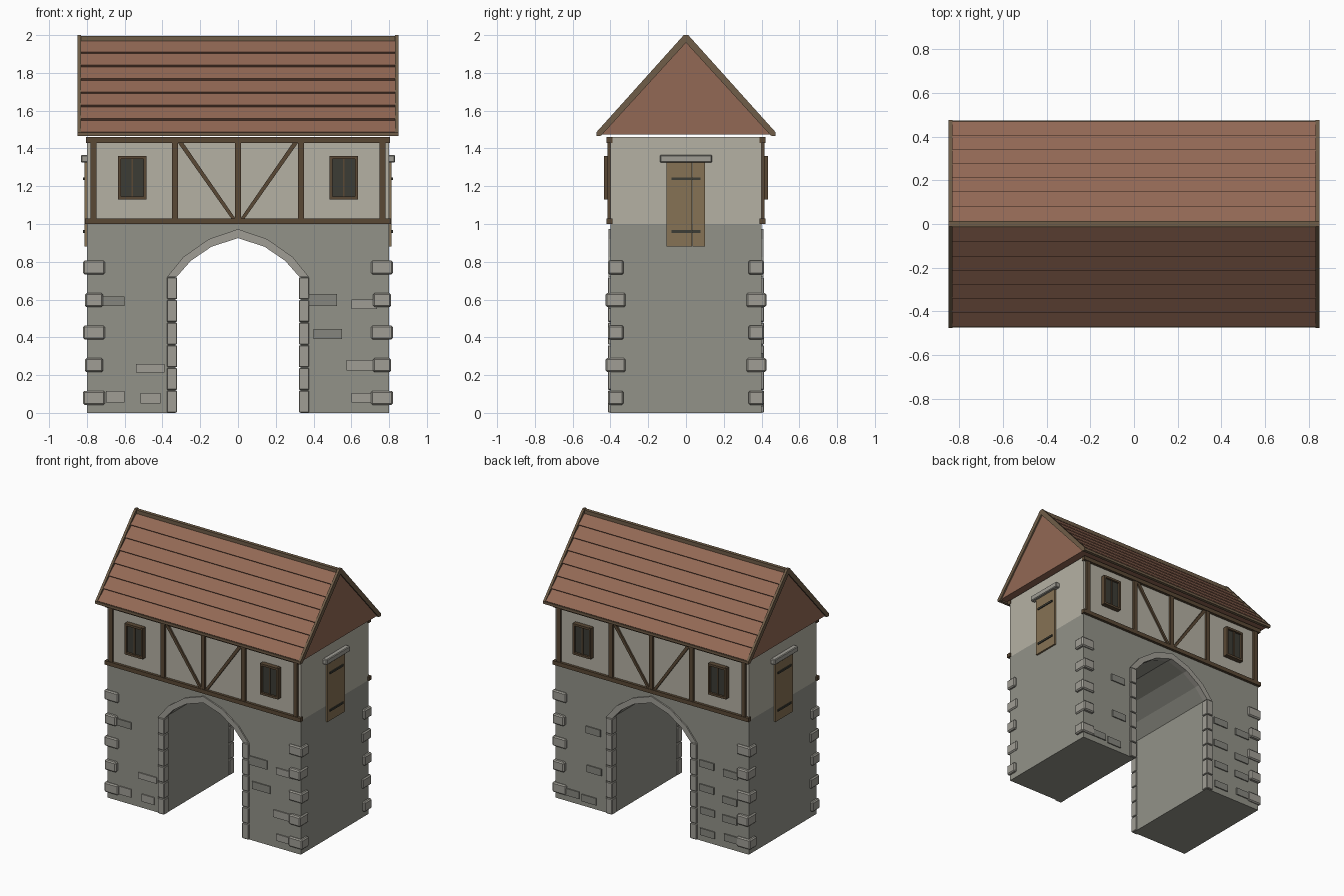
import bpy, bmesh, math
from mathutils import Matrix

if "Cube" in bpy.data.objects:
    bpy.data.objects.remove(bpy.data.objects["Cube"])


def material(name, r, g, b):
    m = bpy.data.materials.new(name)
    m.diffuse_color = (r, g, b, 1)
    m.use_nodes = True
    m.node_tree.nodes["Principled BSDF"].inputs["Base Color"].default_value = m.diffuse_color
    return m


STONE = material("stone", 0.29, 0.29, 0.25)
TRIM = material("trim_stone", 0.35, 0.34, 0.30)
DARK_STONE = material("dark_stone", 0.24, 0.24, 0.21)
PLASTER = material("plaster", 0.46, 0.44, 0.37)
TIMBER = material("timber", 0.10, 0.065, 0.035)
ROOF = material("roof_tile", 0.29, 0.14, 0.09)
BOARD = material("roof_board", 0.16, 0.11, 0.065)
DOOR = material("door_wood", 0.24, 0.17, 0.09)
DARK = material("dark_pane", 0.045, 0.045, 0.035)


def finish(name, bm, mat, bevel=0):
    bmesh.ops.recalc_face_normals(bm, faces=bm.faces)
    me = bpy.data.meshes.new(name)
    bm.to_mesh(me)
    bm.free()
    ob = bpy.data.objects.new(name, me)
    bpy.context.collection.objects.link(ob)
    me.materials.append(mat)
    if bevel:
        mod = ob.modifiers.new("bevel", 'BEVEL')
        mod.width = bevel
        mod.segments = 1
    return ob


def box(name, x0, x1, y0, y1, z0, z1, mat, bevel=0):
    bm = bmesh.new()
    bmesh.ops.create_cube(bm, size=1)
    bmesh.ops.scale(bm, vec=(abs(x1 - x0), abs(y1 - y0), abs(z1 - z0)), verts=bm.verts)
    bmesh.ops.translate(bm, vec=((x0 + x1) / 2, (y0 + y1) / 2, (z0 + z1) / 2), verts=bm.verts)
    return finish(name, bm, mat, bevel)


def prism(name, pts, axis, a, b, mat):
    """Extrude a (horizontal, z) profile along x or y from a to b."""
    bm = bmesh.new()
    place = (lambda u, z: (a, u, z)) if axis == 'x' else (lambda u, z: (u, a, z))
    face = bm.faces.new([bm.verts.new(place(u, z)) for u, z in pts])
    ext = bmesh.ops.extrude_face_region(bm, geom=[face])
    vs = [e for e in ext['geom'] if isinstance(e, bmesh.types.BMVert)]
    bmesh.ops.translate(bm, vec=(b - a, 0, 0) if axis == 'x' else (0, b - a, 0), verts=vs)
    return finish(name, bm, mat)


def mirrored(half):
    """Profile running from outer end to the centre point, mirrored in u."""
    return half + [(-u, z) for u, z in reversed(half[:-1])]


# Stone base with a pointed arch passage
inner = [(-0.325, 0.72), (-0.25, 0.805), (-0.14, 0.88), (0, 0.925)]
outer = [(-0.375, 0.72), (-0.29, 0.825), (-0.155, 0.92), (0, 0.973)]
notch = [(-0.33, 0)] + [(u * 1.015, z + 0.003) for u, z in inner]
prism("stone_base", [(-0.8, 1.0), (-0.8, 0)] + mirrored(notch) + [(0.8, 0), (0.8, 1.0)],
      'y', -0.4, 0.4, STONE)

# Upper storey
box("plaster_storey", -0.8, 0.8, -0.4, 0.4, 1.0, 1.46, PLASTER)

for s, side in ((-1, "front"), (1, "back")):
    # Arch trim
    prism(side + "_arch_trim", mirrored(outer) + mirrored(inner)[::-1],
          'y', s * 0.37, s * 0.41, TRIM)
    # Timber frame: sill, top plate, posts, braces
    box(side + "_sill", -0.81, 0.81, s * 0.39, s * 0.42, 1.0, 1.03, TIMBER)
    box(side + "_top_plate", -0.805, 0.805, s * 0.39, s * 0.42, 1.43, 1.46, TIMBER)
    for x in (-0.765, -0.333, 0, 0.333, 0.765):
        box(side + "_post", x - 0.016, x + 0.016, s * 0.395, s * 0.416, 1.03, 1.43, TIMBER)
    for m in (-1, 1):
        tag = side + ("_left" if m < 0 else "_right")
        prism(tag + "_brace", [(m * 0.318, 1.43), (m * 0.29, 1.43), (m * 0.014, 1.03),
                               (m * 0.036, 1.03)], 'y', s * 0.395, s * 0.412, TIMBER)
        # Arch jamb blocks
        for i in range(6):
            box(tag + "_jamb", m * 0.322, m * 0.376, s * 0.36, s * 0.414,
                i * 0.12 + 0.002, i * 0.12 + 0.118, TRIM, 0.004)
        # Corner quoins, long and short in turn
        for i in range(5):
            x0, x1, y0, y1 = (0.705, 0.82, 0.33, 0.414) if i % 2 == 0 else (0.715, 0.81, 0.32, 0.425)
            z = 0.08 + i * 0.1725
            box(tag + "_quoin", m * x0, m * x1, s * y0, s * y1, z - 0.037, z + 0.037, TRIM, 0.008)
        # Window
        cx = m * 0.56
        box(tag + "_window_pane", cx - 0.065, cx + 0.065, s * 0.395, s * 0.42, 1.14, 1.35, DARK)
        for e in (-1, 1):
            box(tag + "_window_jamb", cx + e * 0.06, cx + e * 0.075, s * 0.395, s * 0.435,
                1.13, 1.36, TIMBER)
            zc = 1.245 + e * 0.108
            box(tag + "_window_rail", cx - 0.062, cx + 0.062, s * 0.395, s * 0.435,
                zc - 0.008, zc + 0.008, TIMBER)
        box(tag + "_window_mullion", cx - 0.005, cx + 0.005, s * 0.395, s * 0.427,
            1.14, 1.35, TIMBER)

# Scattered face stones: x0, x1, z0, z1
front_stones = [(-0.715, -0.6, .565, .615), (-0.54, -0.39, .215, .26), (-0.7, -0.6, .055, .115),
                (-0.515, -0.41, .05, .105), (0.37, 0.525, .565, .63), (0.4, 0.55, .39, .445),
                (0.6, 0.735, .55, .6), (0.575, 0.715, .225, .28), (0.6, 0.705, .055, .105)]
for x0, x1, z0, z1 in front_stones:
    box("front_face_stone", x0, x1, -0.408, -0.38, z0, z1, DARK_STONE if z0 > .3 and x0 < .56 else TRIM)
back_stones = [(0.485, 0.58), (0.477, 0.29), (0.66, 0.07), (0.52, 0.06), (-0.455, 0.58), (-0.65, 0.56),
               (-0.455, 0.40), (-0.645, 0.36), (-0.46, 0.23), (-0.645, 0.22), (-0.46, 0.07), (-0.66, 0.08)]
for x, z in back_stones:
    box("back_face_stone", x - 0.06, x + 0.06, 0.38, 0.408, z - 0.026, z + 0.026, DARK_STONE)

# Roof: one saw-tooth profile, seven tile courses per slope
slope = math.atan2(0.52, 0.475)
ny, nz = math.sin(slope), math.cos(slope)
line = lambda y: (-y, 1.982 - y * 0.52 / 0.475)
half = []
ends = [0.015] + [0.073 + 0.0645 * i for i in range(7)]
for top, low in zip(ends[:-1], ends[1:]):
    y, z = line(low)
    half += [line(top), (y - 0.014 * ny, z + 0.014 * nz)]
half.append((line(ends[-1])[0], 1.475))
half = half[::-1] + [(0, 1.982)]
prism("tiled_roof", mirrored(half), 'x', -0.84, 0.84, ROOF)
box("ridge_board", -0.85, 0.85, -0.013, 0.013, 1.965, 1.995, BOARD)
for s in (-1, 1):
    box("eave_board", -0.85, 0.85, s * 0.452, s * 0.475, 1.465, 1.484, BOARD)

# Gable ends: barge boards, doors, lintels, straps
barge = [(-0.476, 1.484), (-0.012, 2.0), (0, 2.0)]
barge_in = [(-0.45, 1.467), (0, 1.96)]
for s in (-1, 1):
    prism("barge_board", mirrored(barge) + mirrored(barge_in)[::-1], 'x', s * 0.832, s * 0.85, BOARD)
    for i in range(3):
        y = -0.102 + i * 0.068
        box("door_plank", s * 0.79, s * 0.813, y, y + 0.067, 0.882, 1.325, DOOR)
    box("door_lintel", s * 0.78, s * 0.832, -0.138, 0.138, 1.325, 1.365, TRIM, 0.005)
    for z in (0.96, 1.24):
        box("door_strap", s * 0.80, s * 0.82, -0.078, 0.078, z - 0.007, z + 0.007, DARK)
